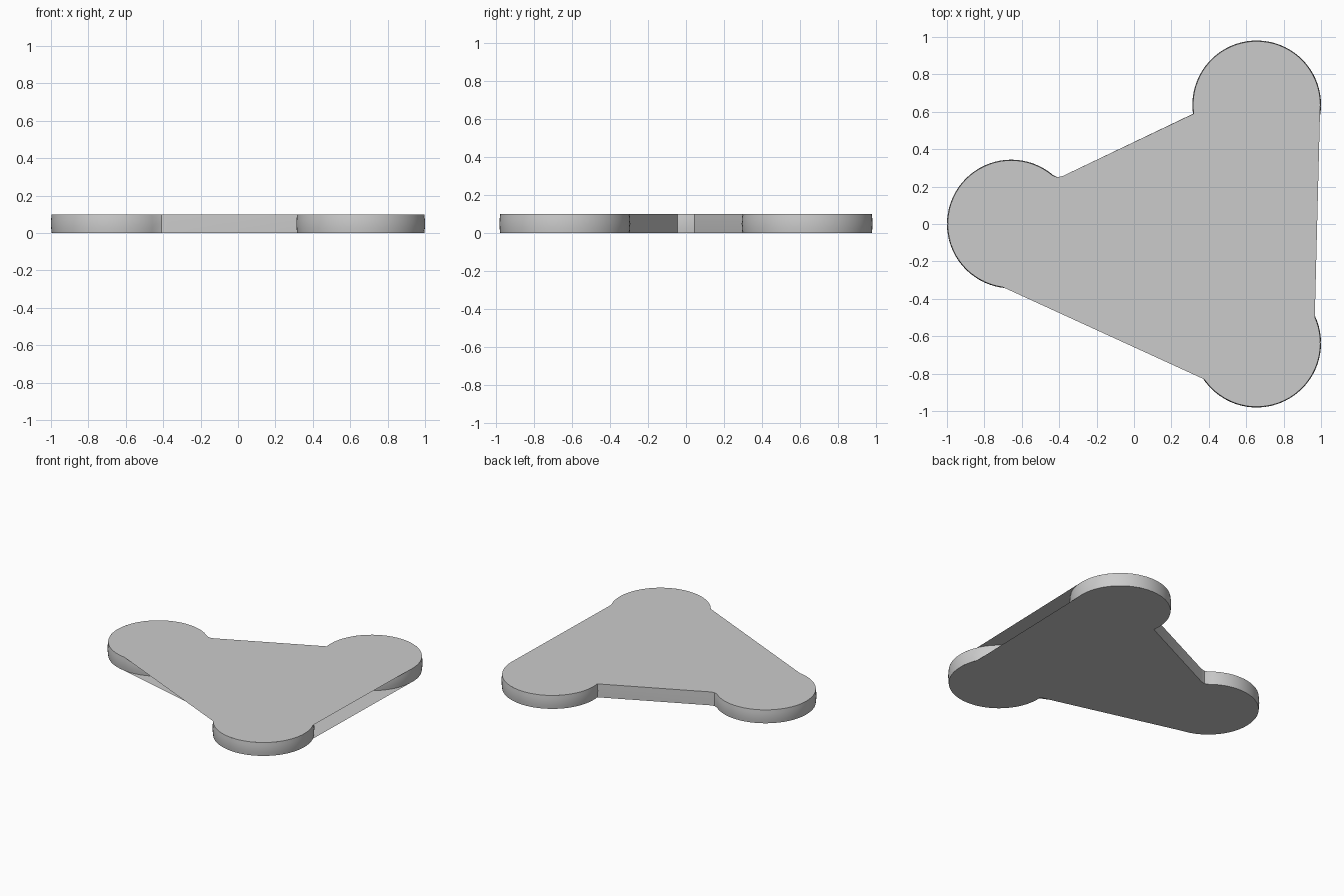
import bpy, bmesh
from math import radians, cos, sin

if "Cube" in bpy.data.objects:
    bpy.data.objects.remove(bpy.data.objects["Cube"])

H = 0.1            # plate thickness
R = 0.34           # lobe radius at the flat faces
BULGE = 0.004      # slight barrel on the rounded sides
LEFT, FRONT, BACK = (-0.656, 0), (0.656, -0.637), (0.656, 0.637)


def arc(c, a0, a1, r, step=5):
    n = max(2, round((a1 - a0) / step))
    angs = [radians(a0 + (a1 - a0) * i / n) for i in range(n + 1)]
    return [(c[0] + r * cos(a), c[1] + r * sin(a)) for a in angs]


def wall_path(r):
    # boomerang outline: two arms joining three round lobes
    return (arc(LEFT, 50, 310, r) + [(-0.41, -0.25), (-0.38, -0.257)]
            + arc(FRONT, 172, 495, r) + arc(LEFT, -7.5, 7.5, r)
            + arc(BACK, 225, 548, r) + [(-0.38, 0.257), (-0.41, 0.25)])


def make(name, bm):
    me = bpy.data.meshes.new(name)
    bm.to_mesh(me)
    bm.free()
    ob = bpy.data.objects.new(name, me)
    bpy.context.collection.objects.link(ob)
    bpy.context.view_layer.objects.active = ob
    ob.select_set(True)
    return ob


# side wall following the outline
bm = bmesh.new()
rings = [[bm.verts.new((x, y, z)) for x, y in wall_path(r)]
         for z, r in ((0, R), (H * 0.25, R + BULGE * 0.75), (H / 2, R + BULGE),
                      (H * 0.75, R + BULGE * 0.75), (H, R))]
for lo, hi in zip(rings, rings[1:]):
    n = len(lo)
    for i in range(n):
        j = (i + 1) % n
        bm.faces.new((lo[i], lo[j], hi[j], hi[i]))
wall = make("side_wall", bm)
bpy.ops.object.shade_smooth_by_angle(angle=radians(30))

# flat sheets, which span straight across the front and right recesses
sheet = (arc(LEFT, 50, 262, R) + arc(FRONT, 175, 384, R)
         + arc(BACK, 355, 548, R) + [(-0.38, 0.257), (-0.41, 0.25)])
for name, z in (("bottom_sheet", 0), ("top_sheet", H)):
    bm = bmesh.new()
    pts = sheet if z else sheet[::-1]
    f = bm.faces.new([bm.verts.new((x, y, z)) for x, y in pts])
    bmesh.ops.triangulate(bm, faces=[f])
    make(name, bm)
